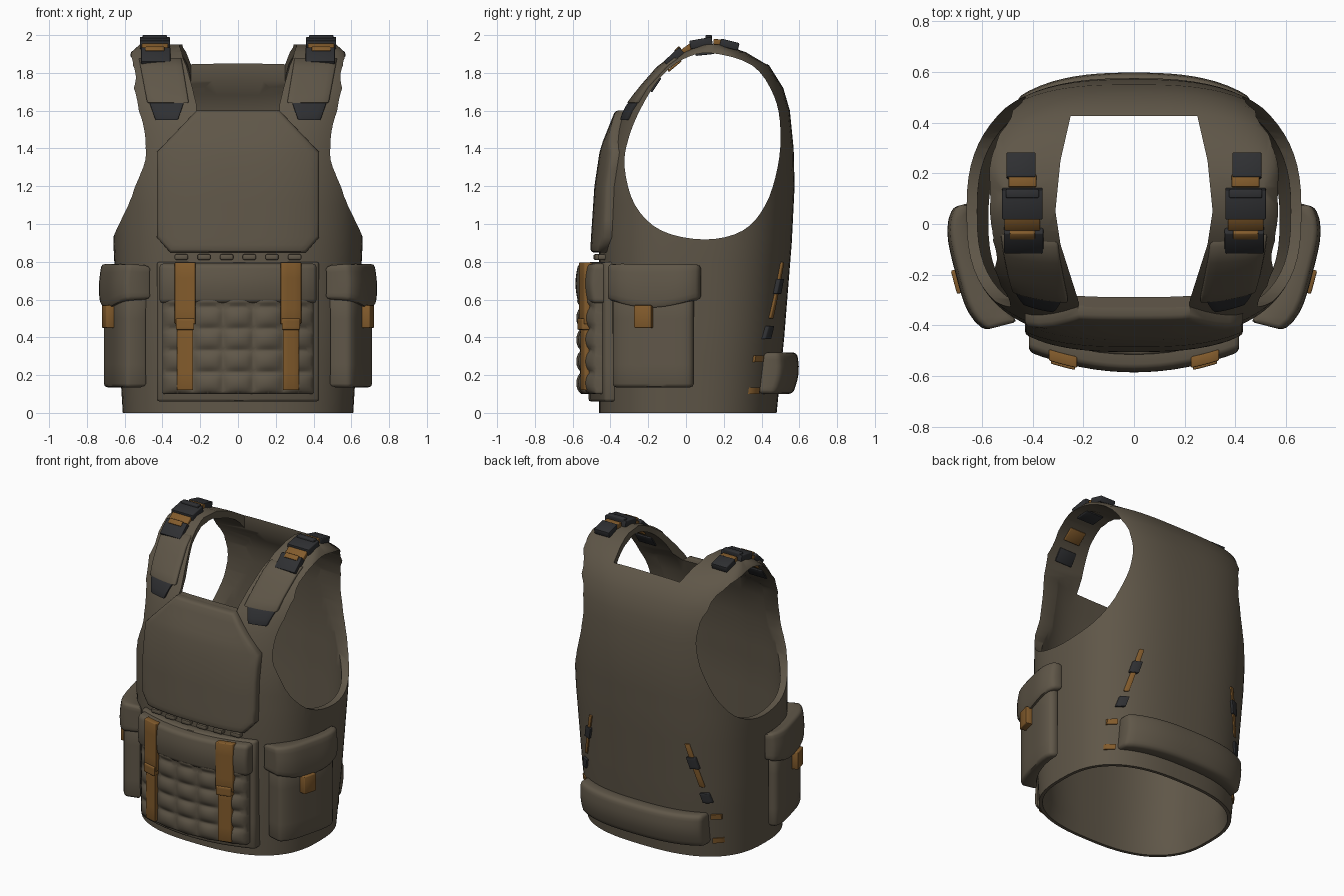
import bpy, bmesh, math
from mathutils import Matrix

if "Cube" in bpy.data.objects:
    bpy.data.objects.remove(bpy.data.objects["Cube"], do_unlink=True)


def material(name, rgb):
    m = bpy.data.materials.new(name)
    m.use_nodes = True
    m.diffuse_color = (*rgb, 1)
    m.node_tree.nodes["Principled BSDF"].inputs["Base Color"].default_value = (*rgb, 1)
    return m


OLIVE = material("olive fabric", (0.115, 0.094, 0.065))
ORANGE = material("orange webbing", (0.225, 0.105, 0.025))
BLACK = material("black plastic", (0.028, 0.029, 0.032))


def finish(bm, name, mat, bevel=0.0):
    bmesh.ops.recalc_face_normals(bm, faces=bm.faces[:])
    if bevel:
        sharp = [e for e in bm.edges if e.is_manifold and e.calc_face_angle() > 0.9]
        bmesh.ops.bevel(bm, geom=sharp, offset=bevel, segments=2, profile=0.5,
                        affect='EDGES', clamp_overlap=True)
    me = bpy.data.meshes.new(name)
    bm.to_mesh(me)
    bm.free()
    me.materials.append(mat)
    me.shade_smooth()
    me.set_sharp_from_angle(angle=math.radians(45))
    ob = bpy.data.objects.new(name, me)
    bpy.context.scene.collection.objects.link(ob)
    return ob


def lin(a, b, n):
    return [a + (b - a) * i / n for i in range(n + 1)]


def sheet(name, mat, us, vs, outer, inner, bevel=0.012, s=1):
    """Closed slab between two surfaces; s=-1 mirrors it in x."""
    bm = bmesh.new()
    layers = []
    for f in (outer, inner):
        pts = [[f(u, v) for v in vs] for u in us]
        layers.append([[bm.verts.new((s * x, y, z)) for x, y, z in col] for col in pts])
    a, b = layers
    nu, nv = len(us) - 1, len(vs) - 1
    for g in layers:
        for i in range(nu):
            for j in range(nv):
                bm.faces.new((g[i][j], g[i + 1][j], g[i + 1][j + 1], g[i][j + 1]))
    for j in (0, nv):
        for i in range(nu):
            bm.faces.new((a[i][j], a[i + 1][j], b[i + 1][j], b[i][j]))
    for i in (0, nu):
        for j in range(nv):
            bm.faces.new((a[i][j], a[i][j + 1], b[i][j + 1], b[i][j]))
    return finish(bm, name, mat, bevel)


def box(name, mat, loc, size, tilt=0, bevel=0.008):
    bm = bmesh.new()
    m = Matrix.Translation(loc) @ Matrix.Rotation(math.radians(tilt), 4, 'X') @ Matrix.Diagonal((*size, 1))
    bmesh.ops.create_cube(bm, size=1, matrix=m)
    return finish(bm, name, mat, bevel)


def prism(name, pts, place):
    bm = bmesh.new()
    ends = [[bm.verts.new(place(a, b, k)) for a, b in pts] for k in (0, 1)]
    n = len(pts)
    for e in ends:
        bm.faces.new(e)
    for i in range(n):
        j = (i + 1) % n
        bm.faces.new((ends[0][i], ends[0][j], ends[1][j], ends[1][i]))
    ob = finish(bm, name, OLIVE)
    ob.hide_render = True
    return ob


def table(rows, z):
    z = min(max(z, rows[0][0]), rows[-1][0])
    for a, b in zip(rows, rows[1:]):
        if z <= b[0]:
            t = (z - a[0]) / (b[0] - a[0])
            return [p + (q - p) * t for p, q in zip(a[1:], b[1:])]


# Torso sections: height, half width, front y, back y, front and back squareness
TORSO = [(0, .61, -.46, .48, 2.6, 2.6), (.4, .635, -.46, .52, 2.7, 2.6), (.9, .66, -.46, .56, 2.7, 2.6),
         (1.2, .665, -.44, .575, 2.8, 2.6), (1.4, .655, -.41, .57, 2.8, 2.7), (1.6, .645, -.33, .55, 3.3, 2.8),
         (1.72, .635, -.235, .515, 4.5, 2.9), (1.84, .595, -.13, .44, 5, 3.2),
         (1.91, .565, -.03, .32, 5.5, 3.6), (1.95, .52, .07, .2, 5.5, 4)]


def surf(x, z, off, back):
    hw, yf, yb, pf, pb = table(TORSO, z)
    p = pb if back else pf
    r = max(0, 1 - min(1, abs(x) / hw) ** p) ** (1 / p) * (yb - yf) / 2
    mid = (yf + yb) / 2
    return (x, mid + r + off, z) if back else (x, mid - r - off, z)


def front(x, z, off):
    return surf(x, z, off, False)


def rear(x, z, off):
    return surf(x, z, off, True)


# Vest shell: outer and inner loft, then arm and neck openings
def loft(bm, thick):
    rings = []
    for z in sorted(set(lin(0, 1.6, 16) + [r[0] for r in TORSO])):
        hw, yf, yb, pf, pb = table(TORSO, z)
        t = thick if z else thick / 2
        ring = []
        for i in range(72):
            c, s = math.cos(i * math.tau / 72), math.sin(i * math.tau / 72)
            p = pb if s > 0 else pf
            x = math.copysign(abs(c) ** (2 / p), c) * (hw - t)
            y = (yf + yb) / 2 + math.copysign(abs(s) ** (2 / p), s) * ((yb - yf) / 2 - t)
            ring.append(bm.verts.new((x, y, z - (t * .9 if z > 1.65 else 0))))
        rings.append(ring)
    for a, b in zip(rings, rings[1:]):
        for i in range(72):
            bm.faces.new((a[i - 1], a[i], b[i], b[i - 1]))
    bm.faces.new(rings[-1])
    return rings[0]


bm = bmesh.new()
r0, r1 = loft(bm, 0), loft(bm, .042)
for i in range(72):
    bm.faces.new((r0[i - 1], r0[i], r1[i], r1[i - 1]))
vest = finish(bm, "vest_shell", OLIVE)

ARM = [(.1, .918), (.3, .965), (.42, 1.1), (.485, 1.3), (.5, 1.5), (.465, 1.68), (.35, 1.84), (.13, 1.905),
       (-.02, 1.87), (-.14, 1.77), (-.24, 1.61), (-.305, 1.45), (-.325, 1.3), (-.27, 1.1), (-.13, .965)]


def rounded(pts, n=4):
    out = []
    for i in range(len(pts)):
        p = [pts[(i + k) % len(pts)] for k in (-1, 0, 1, 2)]
        for t in lin(0, 1, n)[:-1]:
            out.append(tuple(.5 * (2 * b + (c - a) * t + (2 * a - 5 * b + 4 * c - d) * t * t
                                   + (3 * b - a - 3 * c + d) * t ** 3) for a, b, c, d in zip(*p)))
    return out


half = [(.2, -.7), (.22, -.3), (.29, -.08), (.31, .05), (.29, .25), (.25, .425)]
neck = half + [(-x, y) for x, y in reversed(half)]
cutters = [prism("arm_cutter", rounded(ARM), lambda a, b, k: (2 * k - 1, a, b)),
           prism("neck_cutter", neck, lambda a, b, k: (a, b, 1.6 + .6 * k))]
for c in cutters:
    mod = vest.modifiers.new("opening", 'BOOLEAN')
    mod.object, mod.operation, mod.solver = c, 'DIFFERENCE', 'EXACT'
bpy.context.view_layer.update()
cut = bpy.data.meshes.new_from_object(vest.evaluated_get(bpy.context.evaluated_depsgraph_get()))
vest.modifiers.clear()
vest.data = cut
cut.shade_smooth()
cut.set_sharp_from_angle(angle=math.radians(40))
for c in cutters:
    bpy.data.objects.remove(c, do_unlink=True)

# Chest plate with clipped corners
CHEST = [(.85, .36), (.93, .43), (1.38, .43), (1.6, .22)]
zs = [.85, .89] + lin(.93, 1.38, 5) + lin(1.38, 1.6, 4)[1:]
sheet("chest_plate", OLIVE, lin(-1, 1, 16), zs,
      lambda u, z: front(u * table(CHEST, z)[0], z, .045),
      lambda u, z: front(u * table(CHEST, z)[0], z, -.02), .015)
for i in range(6):
    x = -.3 + .12 * i
    box("chest_loop", OLIVE, (x, front(x, .825, 0)[1] - .005, .825), (.07, .05, .03))


# Front pouch: backing, quilted webbing body, flap and two straps
def face(x):
    return -.577 + .075 * (x / .4) ** 2


def torso_front(x, z):
    return front(x, z, -.02)


sheet("pouch_backing", OLIVE, lin(-.43, .43, 12), lin(.06, .8, 4),
      lambda x, z: (x, face(x) + .06, z), torso_front, .015)


def quilt(x, z):
    bump = abs(math.sin((z - .1) / .115 * math.pi)) ** .6 * abs(math.cos(x / .16 * math.pi)) ** .6
    return (x, face(x) + .022 - .026 * bump, z)


sheet("pouch_webbing", OLIVE, lin(-.4, .4, 40), lin(.1, .6, 26), quilt, torso_front, .01)
sheet("pouch_flap", OLIVE, lin(-.415, .415, 16), lin(.58, .79, 8),
      lambda x, z: (x, face(x) + .012 - .02 * math.sin((z - .56) / .25 * math.pi), z),
      torso_front, .018)
for s in (1, -1):
    for name, w, z0, z1, off in (("strap_upper", .055, .47, .797, .014), ("strap_lower", .043, .12, .5, .01),
                                 ("strap_buckle", .048, .44, .5, .024)):
        sheet("pouch_" + name, ORANGE, lin(.28 - w, .28 + w, 3), lin(z0, z1, 4),
              lambda x, z: (x, face(x) - off, z), lambda x, z: (x, face(x) + .03, z), .005, s)


# Side pouches with flap and tab, following the hip
def hip(t, z, d):
    return (.575 + .125 * t + .968 * d, -.415 + .485 * t - .25 * d, z)


def hip_outer(t, z, off):
    return hip(t, z, off + .055 * (1 - (2 * t - 1) ** 4))


def hip_inner(t, z):
    return hip(t, z, -.12 + .065 * t + .06 * (1 - (2 * t - 1) ** 2))


for s in (1, -1):
    sheet("side_pouch_body", OLIVE, lin(.05, .93, 10), lin(.135, .62, 4),
          lambda t, z: hip_outer(t, z, -.012), hip_inner, .02, s)
    sheet("side_pouch_flap", OLIVE, lin(0, 1, 12), lin(0, 1, 5),
          lambda t, v: hip_outer(t, .6 - .05 * math.sin(t * math.pi) + v * (.19 + .05 * math.sin(t * math.pi)),
                                 .015 * math.sin((v + .2) / 1.2 * math.pi)),
          lambda t, v: hip_inner(t, .6 + v * .18), .018, s)
    sheet("side_pouch_tab", ORANGE, lin(.33, .52, 2), lin(.45, .57, 2),
          lambda t, z: hip_outer(t, z, .03), lambda t, z: hip_outer(t, z, -.02), .006, s)

# Shoulder pads, strap anchors and buckles
PAD = [(1.64, .26, .48), (1.88, .3, .525)]


def pad(u, z, off):
    a, b = table(PAD, z)
    return front(a + (b - a) * u, z, off)


def anchor(u, z, off):
    return front(.28 + .195 * u + (1.66 - z) * .35 * (1 - 2 * u), z, off)


for s in (1, -1):
    sheet("shoulder_pad", OLIVE, lin(0, 1, 6), lin(1.64, 1.88, 5),
          lambda u, z: pad(u, z, .02), lambda u, z: pad(u, z, -.02), .008, s)
    sheet("strap_anchor", BLACK, lin(0, 1, 5), lin(1.55, 1.66, 3),
          lambda u, z: anchor(u, z, .016), lambda u, z: anchor(u, z, -.02), .005, s)
    for name, mat, x, y, z, size, tilt in (
            ("rear_buckle", BLACK, .445, .23, 1.95, (.115, .1, .04), -14),
            ("rear_webbing", ORANGE, .44, .17, 1.963, (.11, .05, .03), -6),
            ("main_buckle", BLACK, .44, .08, 1.958, (.16, .12, .045), 10),
            ("buckle_clip", BLACK, .44, .12, 1.985, (.13, .035, .03), 0),
            ("front_webbing", ORANGE, .44, .005, 1.927, (.14, .06, .03), 36),
            ("front_buckle", BLACK, .435, -.062, 1.882, (.155, .11, .045), 43),
            ("front_loop", ORANGE, .44, -.043, 1.923, (.1, .035, .02), 43),
            ("under_patch_top", BLACK, .44, .1, 1.901, (.13, .1, .012), 6),
            ("under_patch_mid", ORANGE, .43, -.06, 1.838, (.12, .09, .012), 40),
            ("under_patch_low", BLACK, .42, -.16, 1.737, (.13, .09, .012), 56)):
        box(name, mat, (s * x, y, z), size, tilt, .005)

# Rear belt pouch, wrapping the lower back
sheet("rear_belt_pouch", OLIVE, lin(-.46, .46, 20), lin(.1, .32, 6),
      lambda x, z: rear(x, z, .075 + .02 * math.sin((z - .1) / .22 * math.pi)),
      lambda x, z: rear(x, z, -.015), .02)

# Slanted adjusters at the rear flanks, and belt stitches
for s in (1, -1):
    for name, mat, z0, z1, w in (("adjuster_webbing", ORANGE, .5, .8, .014),
                                 ("adjuster_buckle", BLACK, .63, .71, .026),
                                 ("adjuster_end", BLACK, .39, .46, .024)):
        def path(u, z, off):
            return rear(.365 + (.8 - z) * .25 + u * w, z, off + w * .8)
        sheet(name, mat, [-1, 0, 1], lin(z0, z1, 4), lambda u, z: path(u, z, 0),
              lambda u, z: path(u, z, -.03), .004, s)
    for z in (.1, .27):
        sheet("belt_stitch", ORANGE, lin(.475, .525, 2), lin(z, z + .035, 1),
              lambda x, z: rear(x, z, .012), lambda x, z: rear(x, z, -.015), 0, s)
